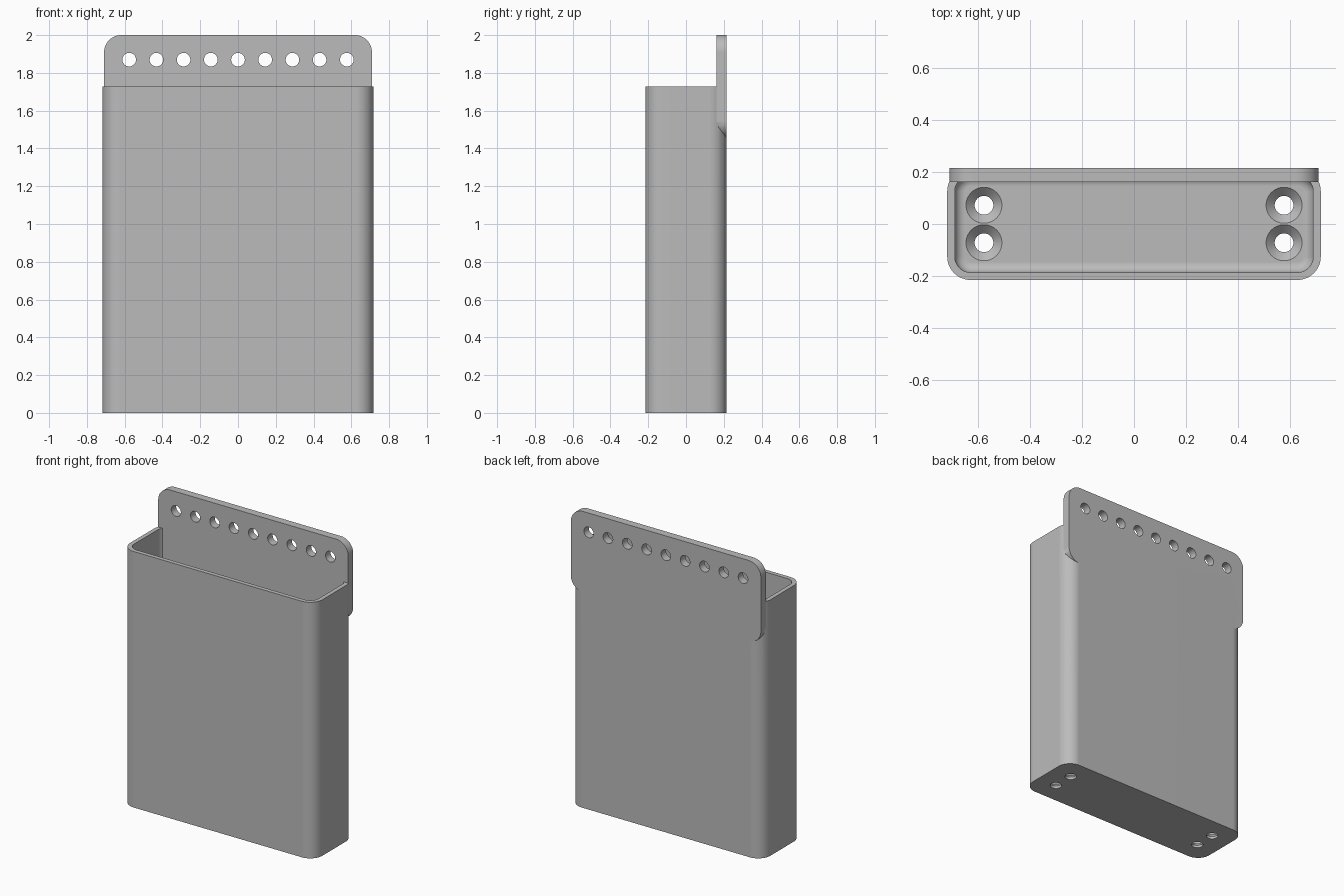
import bpy, bmesh, math
from mathutils import Matrix

cube = bpy.data.objects.get("Cube")
if cube:
    bpy.data.objects.remove(cube, do_unlink=True)

# Main sizes
HALF_W, HALF_D, BODY_H, TOP = 0.717, 0.215, 1.727, 2.0
WALL, FLOOR, RADIUS, FILLET = 0.029, 0.05, 0.09, 0.04
PLATE_W, PLATE_FRONT, PLATE_BOTTOM = 0.709, 0.162, 1.455
HOLE_X, HOLE_R, SINK_R = 0.576, 0.036, 0.069

grey = bpy.data.materials.new("grey plastic")
grey.use_nodes = True
colour = (0.5, 0.5, 0.5, 1)
grey.diffuse_color = colour
grey.node_tree.nodes["Principled BSDF"].inputs["Base Color"].default_value = colour


def outline(w, d, r, steps=12):
    """Rounded rectangle with half sizes w and d."""
    pts = []
    for i, (sx, sy) in enumerate([(1, 1), (-1, 1), (-1, -1), (1, -1)]):
        for k in range(steps + 1):
            a = (i + k / steps) * math.pi / 2
            pts.append((sx * (w - r) + r * math.cos(a), sy * (d - r) + r * math.sin(a)))
    return pts


def loft(name, sections, matrix=Matrix()):
    """Closed solid through (outline, height) sections."""
    bm = bmesh.new()
    rings = [[bm.verts.new((x, y, z)) for x, y in pts] for pts, z in sections]
    n = len(rings[0])
    for low, high in zip(rings, rings[1:]):
        for i in range(n):
            j = (i + 1) % n
            bm.faces.new((low[i], low[j], high[j], high[i]))
    bm.faces.new(rings[0][::-1])
    bm.faces.new(rings[-1])
    bmesh.ops.transform(bm, matrix=matrix, verts=bm.verts)
    bmesh.ops.recalc_face_normals(bm, faces=bm.faces)
    mesh = bpy.data.meshes.new(name)
    bm.to_mesh(mesh)
    bm.free()
    mesh.materials.append(grey)
    obj = bpy.data.objects.new(name, mesh)
    bpy.context.collection.objects.link(obj)
    return obj


def circle(r, n=40):
    return [(r * math.cos(2 * math.pi * i / n), r * math.sin(2 * math.pi * i / n)) for i in range(n)]


def combine(target, tool, operation):
    mod = target.modifiers.new(operation.lower(), "BOOLEAN")
    mod.object, mod.operation, mod.solver = tool, operation, "EXACT"
    bpy.context.view_layer.objects.active = target
    bpy.ops.object.modifier_apply(modifier=mod.name)
    bpy.data.objects.remove(tool, do_unlink=True)


# Open box with a filleted floor
shell = outline(HALF_W, HALF_D, RADIUS)
holder = loft("holder_box", [(shell, 0), (shell, BODY_H)])
sections = []
for k in range(7):
    a = k / 6 * math.pi / 2
    inset = WALL + FILLET * (1 - math.sin(a))
    sections.append((outline(HALF_W - inset, HALF_D - inset, RADIUS - inset),
                     FLOOR + FILLET * (1 - math.cos(a))))
sections.append((sections[-1][0], BODY_H + 0.1))
combine(holder, loft("cavity_cutter", sections), "DIFFERENCE")

# Mounting plate on the back, standing upright
upright = Matrix.Rotation(math.pi / 2, 4, "X")
plate_shape = outline(PLATE_W, (TOP - PLATE_BOTTOM) / 2, 0.09)
middle = Matrix.Translation((0, 0, (TOP + PLATE_BOTTOM) / 2))
plate = loft("mounting_plate", [(plate_shape, -HALF_D), (plate_shape, -PLATE_FRONT)], middle @ upright)
combine(holder, plate, "UNION")

# Row of holes through the plate
for i in range(9):
    place = Matrix.Translation((HOLE_X * (i - 4) / 4, 0, 1.87)) @ upright
    cutter = loft("plate_hole_cutter", [(circle(HOLE_R), -0.3), (circle(HOLE_R), -0.1)], place)
    combine(holder, cutter, "DIFFERENCE")

# Countersunk screw holes in the floor
for x in (-HOLE_X, HOLE_X):
    for y in (-0.072, 0.072):
        profile = [(HOLE_R, -0.1), (HOLE_R, FLOOR + HOLE_R - SINK_R), (SINK_R, FLOOR), (SINK_R, FLOOR + 0.1)]
        cutter = loft("screw_hole_cutter", [(circle(r), z) for r, z in profile],
                      Matrix.Translation((x, y, 0)))
        combine(holder, cutter, "DIFFERENCE")

# Smooth rounded corners, crisp flat faces
bpy.ops.object.select_all(action="DESELECT")
holder.select_set(True)
bpy.context.view_layer.objects.active = holder
bpy.ops.object.shade_smooth_by_angle(angle=math.radians(30))
weighted = holder.modifiers.new("weighted normals", "WEIGHTED_NORMAL")
weighted.keep_sharp = True
